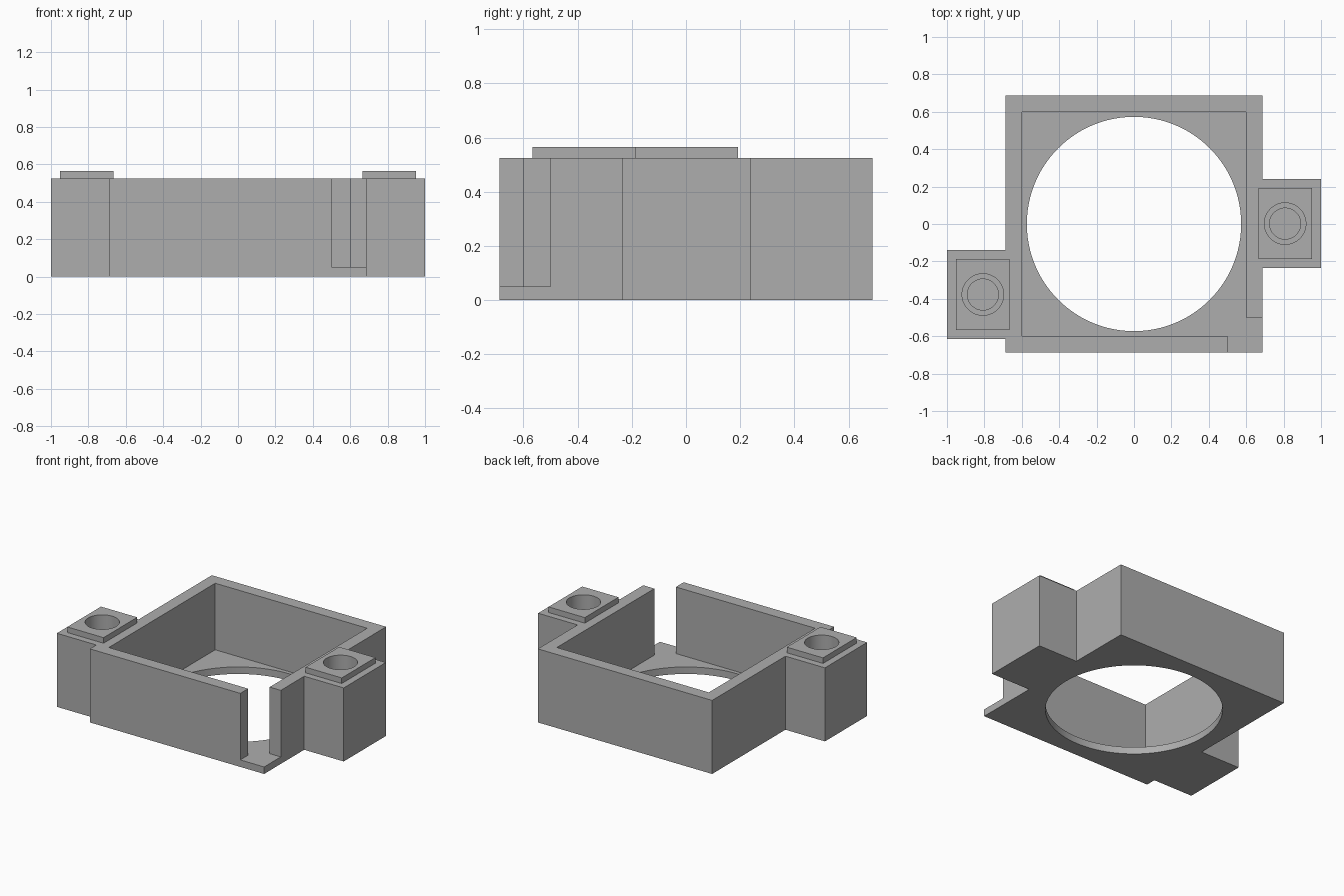
import bpy
import bmesh

if "Cube" in bpy.data.objects:
    bpy.data.objects.remove(bpy.data.objects["Cube"], do_unlink=True)

GREY = (0.42, 0.42, 0.42, 1)
grey = bpy.data.materials.new("plain_grey")
grey.use_nodes = True
grey.diffuse_color = GREY
grey.node_tree.nodes["Principled BSDF"].inputs["Base Color"].default_value = GREY

HALF, INNER, FLOOR, TOP, PAD_TOP = 0.688, 0.6, 0.05, 0.525, 0.565


def prism(name, outline, z0, z1):
    """Extrude a flat outline between two heights."""
    bm = bmesh.new()
    face = bm.faces.new([bm.verts.new((x, y, z0)) for x, y in outline])
    up = bmesh.ops.extrude_face_region(bm, geom=[face])["geom"]
    bmesh.ops.translate(bm, vec=(0, 0, z1 - z0),
                        verts=[v for v in up if isinstance(v, bmesh.types.BMVert)])
    bmesh.ops.recalc_face_normals(bm, faces=bm.faces)
    mesh = bpy.data.meshes.new(name)
    bm.to_mesh(mesh)
    bm.free()
    mesh.materials.append(grey)
    obj = bpy.data.objects.new(name, mesh)
    bpy.context.collection.objects.link(obj)
    return obj


def block(name, x0, x1, y0, y1, z0, z1):
    return prism(name, [(x0, y0), (x1, y0), (x1, y1), (x0, y1)], z0, z1)


def cylinder(name, x, y, radius, z0, z1):
    bpy.ops.mesh.primitive_cylinder_add(vertices=96, radius=radius, depth=z1 - z0,
                                        location=(x, y, (z0 + z1) / 2))
    obj = bpy.context.object
    obj.name = name
    obj.data.materials.append(grey)
    return obj


def combine(target, tool, operation):
    """Apply a boolean and discard the tool."""
    tool.hide_render = True
    mod = target.modifiers.new(operation, "BOOLEAN")
    mod.operation, mod.object, mod.solver = operation, tool, "EXACT"
    bpy.context.view_layer.objects.active = target
    bpy.ops.object.modifier_apply(modifier=mod.name)
    bpy.data.objects.remove(tool, do_unlink=True)


# Square body with a mounting lug on each side, as one outline
H = HALF
housing = prism("housing", [
    (-H, -H), (H, -H), (H, -0.236), (1, -0.236), (1, 0.24), (H, 0.24), (H, H),
    (-H, H), (-H, -0.139), (-1, -0.139), (-1, -0.615), (-H, -0.615)], 0, TOP)

# Open cavity, round floor opening and the open front corner
combine(housing, block("cavity", -INNER, INNER, -INNER, INNER, FLOOR, 1), "DIFFERENCE")
combine(housing, cylinder("floor_opening", 0, 0, 0.573, -0.2, 0.3), "DIFFERENCE")
combine(housing, block("corner_notch", 0.5, 0.8, -0.8, -0.5, FLOOR, 1), "DIFFERENCE")

# Raised pads with blind stepped screw holes
for x, y in ((-0.808, -0.377), (0.808, 0.002)):
    combine(housing, block("pad", x - 0.143, x + 0.143, y - 0.19, y + 0.19,
                           TOP - 0.02, PAD_TOP), "UNION")
    combine(housing, cylinder("screw_hole", x, y, 0.083, 0.1, 0.7), "DIFFERENCE")
    combine(housing, cylinder("insert_hole", x, y, 0.111, 0.26, 0.7), "DIFFERENCE")

bpy.ops.object.select_all(action="DESELECT")
housing.select_set(True)
bpy.context.view_layer.objects.active = housing
bpy.ops.object.shade_smooth_by_angle()
